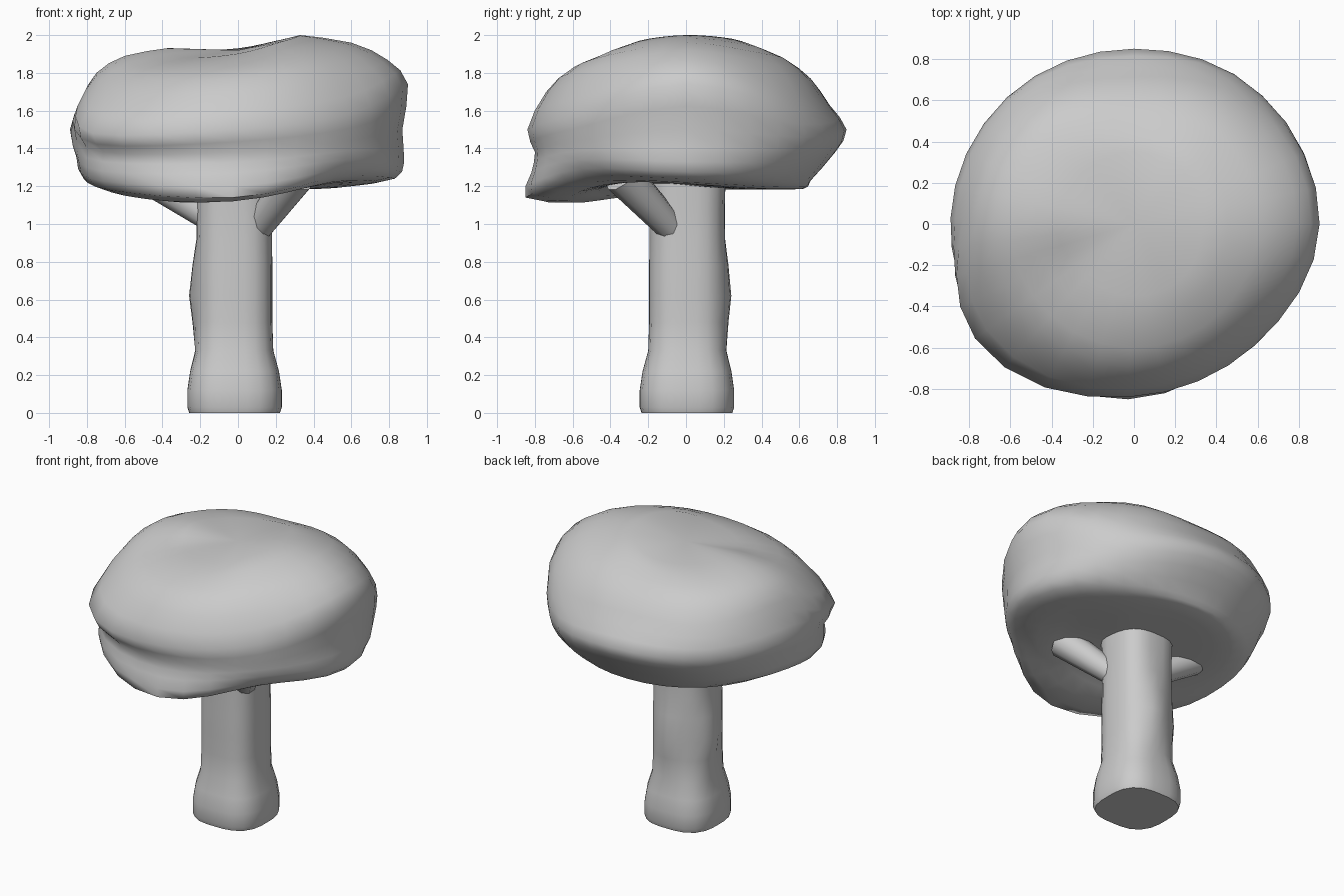
import bpy, bmesh, math
from mathutils import Vector

if "Cube" in bpy.data.objects:
    bpy.data.objects.remove(bpy.data.objects["Cube"])


def catmull(a, b, c, d, t):
    return 0.5 * (2 * b + (c - a) * t + (2 * a - 5 * b + 4 * c - d) * t * t
                  + (3 * b - a - 3 * c + d) * t ** 3)


def loft(name, rings, cap=True, start=None, end=None, angle=70):
    """Skin a list of closed rings; optional pole points close the ends."""
    bm = bmesh.new()
    rows = [[bm.verts.new(p) for p in r] for r in rings]
    n = len(rows[0])
    for lo, hi in zip(rows, rows[1:]):
        for i in range(n):
            j = (i + 1) % n
            bm.faces.new((lo[i], lo[j], hi[j], hi[i]))
    for row, pole in ((rows[0], start), (rows[-1], end)):
        if pole is not None:
            p = bm.verts.new(pole)
            for i in range(n):
                bm.faces.new((row[i], row[(i + 1) % n], p))
        elif cap:
            bm.faces.new(row)
    bmesh.ops.recalc_face_normals(bm, faces=bm.faces)
    me = bpy.data.meshes.new(name)
    bm.to_mesh(me)
    bm.free()
    ob = bpy.data.objects.new(name, me)
    bpy.context.collection.objects.link(ob)
    bpy.ops.object.select_all(action='DESELECT')
    ob.select_set(True)
    bpy.context.view_layer.objects.active = ob
    bpy.ops.object.shade_smooth_by_angle(angle=math.radians(angle))
    return ob


# Canopy: (radius, height) profiles every 45 degrees, crown to underside
profiles = [
    [(.33, 2.0), (.6, 1.96), (.79, 1.87), (.90, 1.74), (.87, 1.50), (.88, 1.33), (.83, 1.24)],
    [(.35, 1.98), (.6, 1.9), (.76, 1.77), (.86, 1.6), (.88, 1.46), (.83, 1.33), (.73, 1.22)],
    [(.35, 1.93), (.52, 1.87), (.66, 1.77), (.76, 1.63), (.85, 1.5), (.79, 1.38), (.66, 1.23)],
    [(.35, 1.92), (.6, 1.87), (.74, 1.77), (.83, 1.62), (.87, 1.49), (.81, 1.36), (.71, 1.23)],
    [(.38, 1.93), (.6, 1.89), (.75, 1.80), (.83, 1.66), (.89, 1.5), (.85, 1.37), (.81, 1.25)],
    [(.35, 1.88), (.6, 1.82), (.78, 1.7), (.95, 1.48), (.88, 1.38), (.89, 1.28), (.84, 1.18)],
    [(.35, 1.90), (.6, 1.82), (.74, 1.7), (.84, 1.5), (.80, 1.38), (.82, 1.27), (.85, 1.14)],
    [(.35, 1.97), (.6, 1.89), (.74, 1.76), (.83, 1.58), (.82, 1.44), (.81, 1.34), (.75, 1.25)],
]
N = 32


def canopy_ring(k):
    out = []
    for i in range(N):
        u = i * 8 / N
        b, t = int(u), u % 1
        q = [profiles[(b + o) % 8][k] for o in (-1, 0, 1, 2)]
        r, z = (catmull(*[p[c] for p in q], t) for c in (0, 1))
        a = math.tau * i / N - .16 * math.exp(-((u - 5) / .8) ** 2)
        out.append(Vector((r * math.cos(a), r * math.sin(a), z)))
    return out


keys = [canopy_ring(k) for k in range(7)]
# Underside: dips behind the front lip, hollows at the front right
for rad, dip, hollow in ((.62, .075, .04), (.4, .0, .045)):
    ring = []
    for p in keys[6]:
        d = p.xy.normalized()
        z = (1.185 - dip * max(0, math.cos(math.atan2(d.y, d.x) + 1.85)) ** 2
             + hollow * max(0, math.cos(math.atan2(d.y, d.x) + .6)) ** 2)
        ring.append(Vector((rad * d.x, rad * d.y, z)))
    keys.append(ring)
rings = []
for k in range(len(keys) - 1):
    a, b, c, d = (keys[min(max(k + o, 0), len(keys) - 1)] for o in (-1, 0, 1, 2))
    for t in (0, .5):
        rings.append([catmull(w, x, y, z, t) for w, x, y, z in zip(a, b, c, d)])
rings.append(keys[-1])
loft("canopy", rings, start=(0, 0, 1.92), end=(0, 0, 1.2))

# Trunk: squarish column with a flared foot and swellings at the left and back
trunk = [(0.0, .24), (.03, .25), (.12, .25), (.22, .235), (.33, .205),
         (.48, .2), (.62, .2), (.78, .2), (.92, .198), (1.08, .2), (1.25, .205)]
M = 24
trunk_rings = []
for z, r in trunk:
    ring = []
    for i in range(M):
        a = math.tau * i / M
        swell = .045 * math.exp(-((z - .63) / .2) ** 2) * (
            max(0, math.cos(a - 2.95)) ** 12 + .8 * max(0, math.cos(a - 1.5)) ** 12)
        rr = r * (1.06 - .06 * math.cos(4 * a)) + swell
        ring.append((rr * math.cos(a) - .018, rr * math.sin(a) + .005, z))
    trunk_rings.append(ring)
loft("trunk", trunk_rings, angle=50)


# Branches: tapered limbs flaring into the canopy
def branch(name, p0, p1, r0, r1):
    p0, p1 = Vector(p0), Vector(p1)
    q = (p1 - p0).to_track_quat('Z', 'Y')
    rs = []
    for t in (0, .33, .66, 1):
        r = r0 + (r1 - r0) * t
        rs.append([p0.lerp(p1, t) + q @ Vector((r * math.cos(a), r * math.sin(a), 0))
                   for a in (math.tau * i / 10 for i in range(10))])
    loft(name, rs, angle=50)


branch("right_branch", (.10, -.07, .97), (.31, -.34, 1.26), .075, .105)
branch("left_branch", (-.16, 0, 1.04), (-.47, .03, 1.24), .075, .09)
